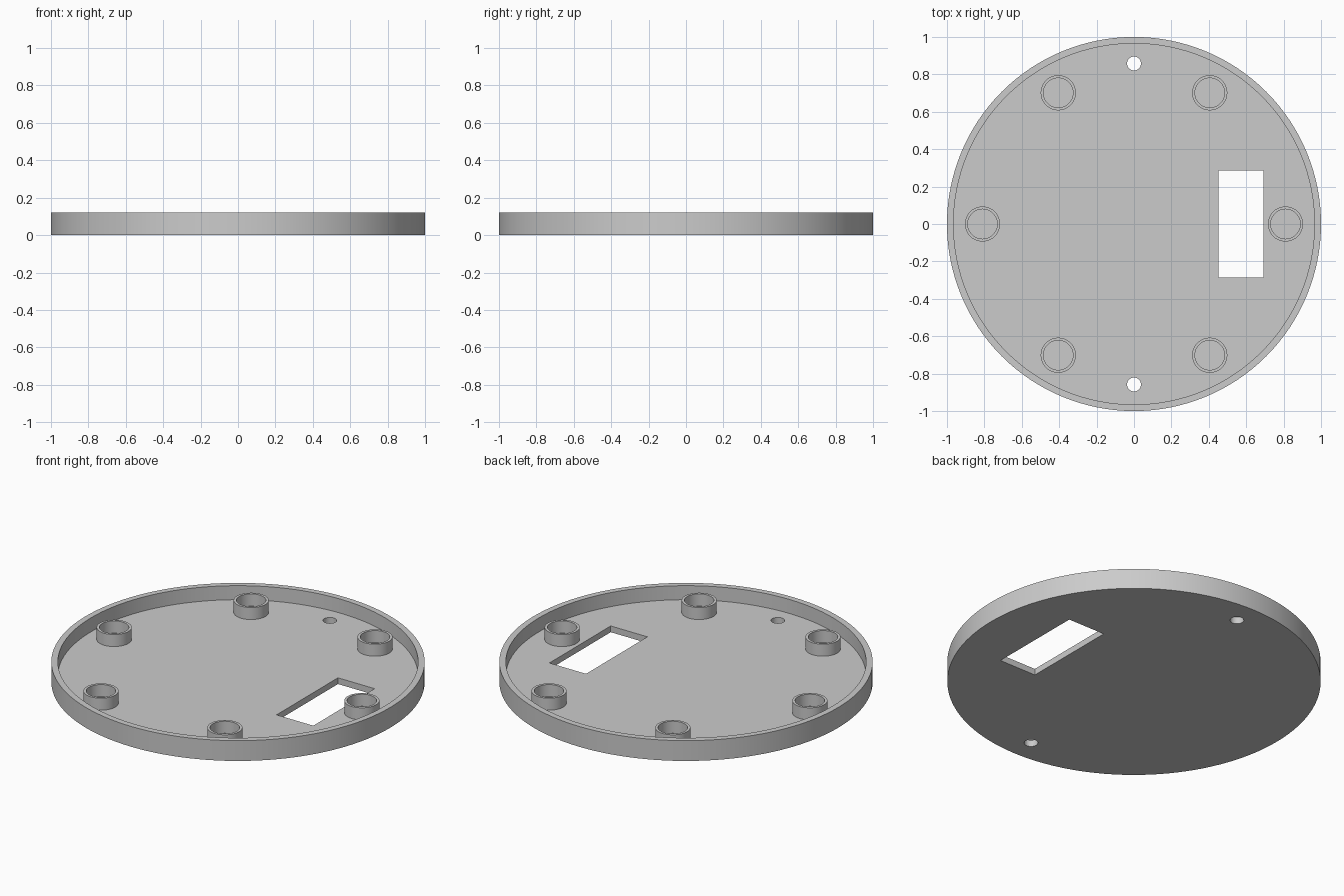
import bpy, bmesh, math

cube = bpy.data.objects.get("Cube")
if cube:
    bpy.data.objects.remove(cube, do_unlink=True)

HEIGHT, FLOOR, BOSS_TOP = 0.12, 0.037, 0.108
RIM_INNER = 0.965
BOSS_RING, BOSS_OUT, BOSS_IN = 0.81, 0.094, 0.079

grey = bpy.data.materials.new("grey plastic")
grey.use_nodes = True
colour = (0.6, 0.6, 0.6, 1)
grey.diffuse_color = colour
grey.node_tree.nodes["Principled BSDF"].inputs["Base Color"].default_value = colour


def add_object(name, bm):
    bmesh.ops.recalc_face_normals(bm, faces=bm.faces)
    mesh = bpy.data.meshes.new(name)
    bm.to_mesh(mesh)
    bm.free()
    obj = bpy.data.objects.new(name, mesh)
    bpy.context.collection.objects.link(obj)
    mesh.materials.append(grey)
    return obj


def lathe(name, profile, steps, closed=False):
    """Spin an (r, z) profile about the z axis."""
    bm = bmesh.new()
    verts = [bm.verts.new((r, 0, z)) for r, z in profile]
    edges = [bm.edges.new(pair) for pair in zip(verts, verts[1:])]
    if closed:
        edges.append(bm.edges.new((verts[-1], verts[0])))
    bmesh.ops.spin(bm, geom=verts + edges, cent=(0, 0, 0), axis=(0, 0, 1),
                   angle=math.tau, steps=steps, use_merge=True)
    bmesh.ops.remove_doubles(bm, verts=bm.verts, dist=1e-5)
    return add_object(name, bm)


def smooth(obj):
    bpy.ops.object.select_all(action='DESELECT')
    obj.select_set(True)
    bpy.context.view_layer.objects.active = obj
    bpy.ops.object.shade_smooth_by_angle(angle=math.radians(30))


def cut(target, cutter):
    cutter.hide_render = True
    mod = target.modifiers.new("cut", 'BOOLEAN')
    mod.operation, mod.solver, mod.object = 'DIFFERENCE', 'EXACT', cutter
    bpy.context.view_layer.objects.active = target
    bpy.ops.object.modifier_apply(modifier=mod.name)
    bpy.data.objects.remove(cutter, do_unlink=True)


# Round tray: floor with a thin raised rim
tray = lathe("round_tray", [(0, 0), (1, 0), (1, HEIGHT), (RIM_INNER, HEIGHT),
                            (RIM_INNER, FLOOR), (0, FLOOR)], 128)

# Rectangular window through the floor
bm = bmesh.new()
bmesh.ops.create_cube(bm, size=1)
bmesh.ops.scale(bm, vec=(0.24, 0.573, 0.2), verts=bm.verts)
bmesh.ops.translate(bm, vec=(0.573, 0, 0), verts=bm.verts)
cut(tray, add_object("window_cutter", bm))

# Two screw holes, front and back
for side in (-1, 1):
    bm = bmesh.new()
    bmesh.ops.create_cone(bm, cap_ends=True, segments=32, radius1=0.037,
                          radius2=0.037, depth=0.2)
    bmesh.ops.translate(bm, vec=(0, side * 0.858, 0), verts=bm.verts)
    cut(tray, add_object("screw_hole_cutter", bm))
smooth(tray)

# Six hollow bosses in a ring
for i in range(6):
    boss = lathe(f"boss_{i + 1}", [(BOSS_OUT, FLOOR - 0.01), (BOSS_OUT, BOSS_TOP),
                                   (BOSS_IN, BOSS_TOP), (BOSS_IN, FLOOR - 0.01)],
                 48, closed=True)
    angle = i * math.tau / 6
    boss.location = (BOSS_RING * math.cos(angle), BOSS_RING * math.sin(angle), 0)
    smooth(boss)
